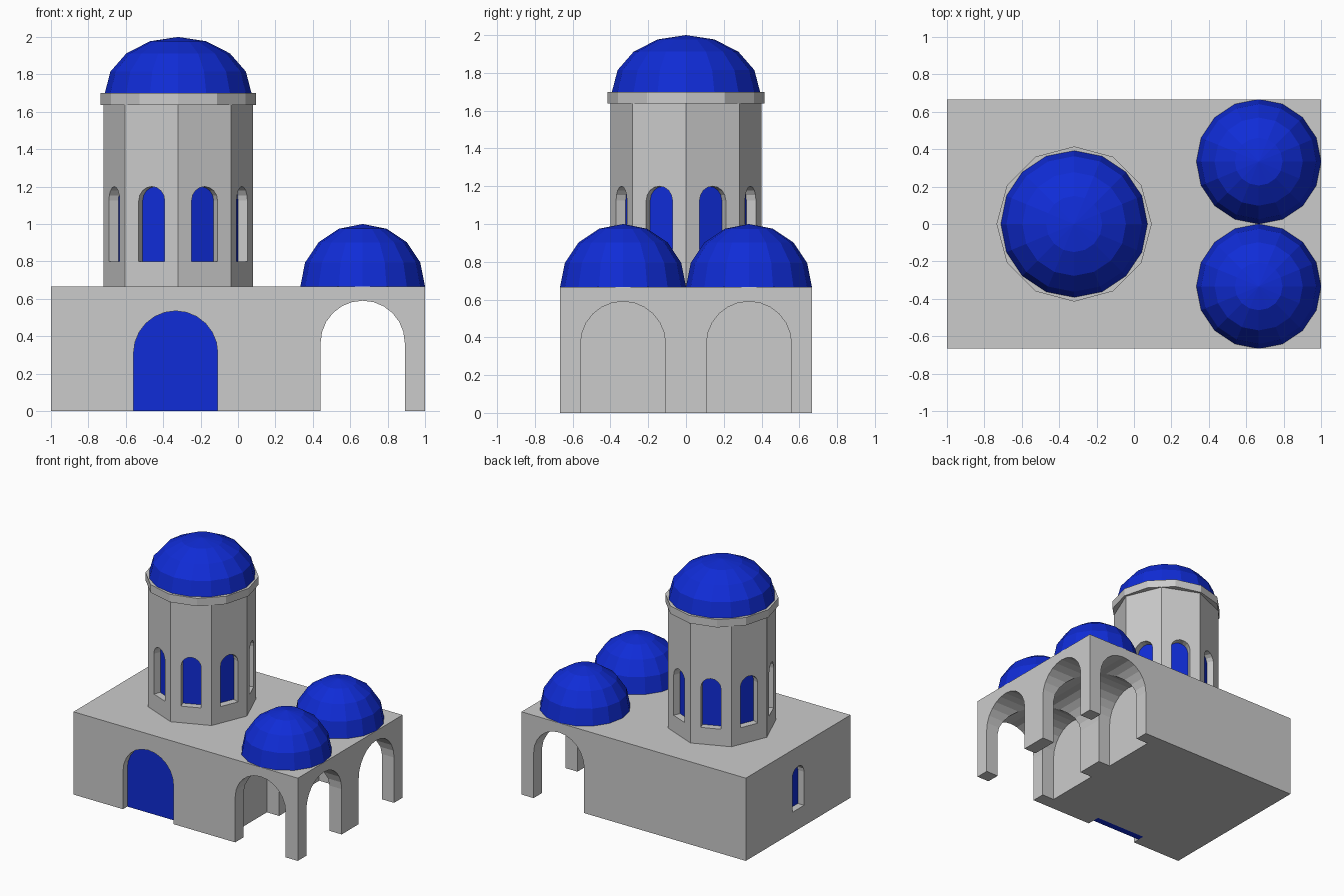
import bpy, bmesh
from math import pi, cos, sin, radians
from mathutils import Matrix

if "Cube" in bpy.data.objects:
    bpy.data.objects.remove(bpy.data.objects["Cube"])

blue = bpy.data.materials.new("blue_paint")
blue.diffuse_color = (0.005, 0.025, 0.68, 1)
blue.use_nodes = True
blue.node_tree.nodes["Principled BSDF"].inputs["Base Color"].default_value = blue.diffuse_color

TOWER_X, DEEP, REVEAL = -0.32, 0.11, 0.055


def make(name, bm, mat=None):
    bmesh.ops.recalc_face_normals(bm, faces=bm.faces)
    me = bpy.data.meshes.new(name)
    bm.to_mesh(me)
    bm.free()
    ob = bpy.data.objects.new(name, me)
    bpy.context.collection.objects.link(ob)
    if mat:
        me.materials.append(mat)
    return ob


def arch(name, place, width, z0, z1, near, far, mat=None, segs=8):
    """Round-headed prism; place = (x, y, outward angle), near/far = depth into the wall."""
    x, y, a = place
    r = width / 2
    pts = [(-r, z0), (r, z0)]
    pts += [(r * cos(pi * i / segs), z1 - r + r * sin(pi * i / segs)) for i in range(segs + 1)]
    bm = bmesh.new()
    face = bm.faces.new([bm.verts.new((px, near, pz)) for px, pz in pts])
    ext = bmesh.ops.extrude_face_region(bm, geom=[face])
    verts = [v for v in ext["geom"] if isinstance(v, bmesh.types.BMVert)]
    bmesh.ops.translate(bm, verts=verts, vec=(0, far - near, 0))
    bm.transform(Matrix.Translation((x, y, 0)) @ Matrix.Rotation(radians(a + 90), 4, 'Z'))
    return make(name, bm, mat)


def cut(target, cutter):
    mod = target.modifiers.new("cut", 'BOOLEAN')
    mod.operation, mod.solver, mod.object = 'DIFFERENCE', 'EXACT', cutter
    bpy.context.view_layer.objects.active = target
    bpy.ops.object.modifier_apply(modifier=mod.name)
    bpy.data.objects.remove(cutter)


def opening(target, name, place, width, z0, z1, segs=8):
    """Arched recess with a blue panel set back inside it."""
    low = z0 if z0 > 0 else -0.1
    cut(target, arch("cutter", place, width, low, z1, -0.1, DEEP, segs=segs))
    arch(name, place, width, z0, z1, REVEAL, DEEP, blue, segs)


def prism(name, x, sides, r, z0, z1):
    bm = bmesh.new()
    bmesh.ops.create_cone(bm, cap_ends=True, segments=sides, radius1=r, radius2=r, depth=z1 - z0,
                          matrix=Matrix.Translation((x, 0, (z0 + z1) / 2)))
    return make(name, bm)


def dome(name, x, y, z, r, h):
    bm = bmesh.new()
    bmesh.ops.create_uvsphere(bm, u_segments=16, v_segments=8, radius=1)
    low = [v for v in bm.verts if v.co.z < -0.01]
    bmesh.ops.delete(bm, geom=low, context='VERTS')
    bmesh.ops.holes_fill(bm, edges=[e for e in bm.edges if e.is_boundary], sides=0)
    bm.transform(Matrix.Translation((x, y, z)) @ Matrix.Diagonal((r, r, h, 1)))
    return make(name, bm, blue)


# Main block
bm = bmesh.new()
bmesh.ops.create_cube(bm, size=1, matrix=Matrix.Translation((0, 0, 1 / 3)) @ Matrix.Diagonal((2, 4 / 3, 2 / 3, 1)))
hall = make("hall", bm)

# Open portico: one vault along y, crossed by two that end as wall niches
cut(hall, arch("cutter", (2 / 3, -2 / 3, -90), 0.45, -0.1, 0.59, -0.1, 1.5, segs=12))
for y in (-1 / 3, 1 / 3):
    cut(hall, arch("cutter", (1, y, 0), 0.45, -0.1, 0.59, -0.1, 2 / 3, segs=12))

# Door, back windows and side window
opening(hall, "door", (-1 / 3, -2 / 3, -90), 0.45, 0, 0.535, 12)
for i in range(3):
    opening(hall, f"back_window_{i}", (-i / 3, 2 / 3, 90), 0.155, 0.135, 0.535)
opening(hall, "side_window", (-1, 0, 180), 0.15, 0.165, 0.51)

# Octagonal tower with a window in each face
tower = prism("tower", TOWER_X, 8, 0.4, 2 / 3, 1.64)
apothem = 0.4 * cos(pi / 8)
for i in range(8):
    a = 22.5 + 45 * i
    place = (TOWER_X + apothem * cos(radians(a)), apothem * sin(radians(a)), a)
    opening(tower, f"tower_window_{i}", place, 0.15, 0.8, 1.2)
prism("cornice", TOWER_X, 12, 0.415, 1.637, 1.7)

# Domes
dome("tower_dome", TOWER_X, 0, 1.7, 0.392, 0.3)
for side, y in (("front", -1 / 3), ("back", 1 / 3)):
    dome(f"{side}_dome", 2 / 3, y, 2 / 3, 1 / 3, 1 / 3)
